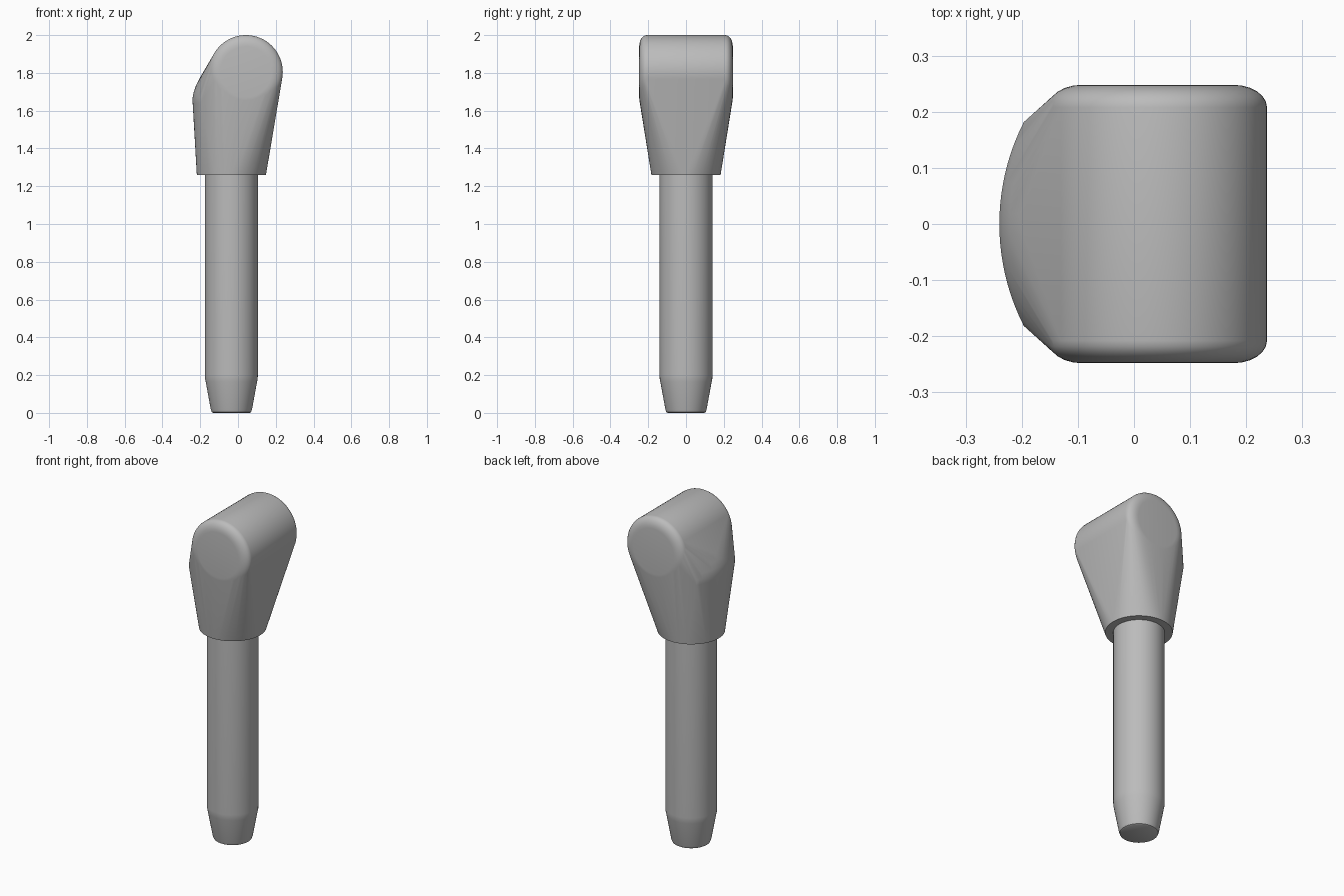
import bpy, bmesh, math

if "Cube" in bpy.data.objects:
    bpy.data.objects.remove(bpy.data.objects["Cube"])

grey = bpy.data.materials.new("plain grey")
grey.diffuse_color = (0.5, 0.5, 0.5, 1)
grey.use_nodes = True
grey.node_tree.nodes["Principled BSDF"].inputs["Base Color"].default_value = grey.diffuse_color

AXIS_X = -0.035          # vertical axis of the shaft


def finish(bm, name, angle):
    """Turn a bmesh into a smooth-shaded grey object."""
    bmesh.ops.recalc_face_normals(bm, faces=bm.faces)
    mesh = bpy.data.meshes.new(name)
    bm.to_mesh(mesh)
    bm.free()
    mesh.materials.append(grey)
    ob = bpy.data.objects.new(name, mesh)
    bpy.context.collection.objects.link(ob)
    bpy.ops.object.select_all(action='DESELECT')
    ob.select_set(True)
    bpy.context.view_layer.objects.active = ob
    bpy.ops.object.shade_smooth_by_angle(angle=math.radians(angle))
    return ob


def circle(n):
    return [(math.cos(2 * math.pi * i / n), math.sin(2 * math.pi * i / n)) for i in range(n)]


# Shaft: round pin with a tapered, slightly rounded tip
bm = bmesh.new()
profile = [(0.097, 0.0), (0.104, 0.004), (0.109, 0.018), (0.136, 0.165),
           (0.139, 0.18), (0.14, 0.2), (0.14, 1.27)]
rings = [[bm.verts.new((AXIS_X + r * c, r * s, z)) for c, s in circle(48)] for r, z in profile]
for low, high in zip(rings, rings[1:]):
    for i in range(48):
        j = (i + 1) % 48
        bm.faces.new((low[i], low[j], high[j], high[i]))
bm.faces.new(rings[0])
bm.faces.new(rings[-1])
finish(bm, "shaft", 35)

# Head: skin stretched over a round collar, a cross barrel and a bowed side
bm = bmesh.new()
points = [(AXIS_X + 0.183 * c, 0.183 * s, 1.26) for c, s in circle(64)]      # collar

# Cross barrel with softly rounded ends
for side in (-1, 1):
    for k in range(7):
        t = k / 6 * math.pi / 2
        r = 0.135 + 0.06 * math.cos(t)
        y = side * (0.208 + 0.04 * math.sin(t))
        points += [(0.042 + r * c, y, 1.805 + r * s) for c, s in circle(64)]

# Bowed side, rounding over from upright to the sloping top
for radius, z in ((0.40, 1.64), (0.40, 1.67), (0.394, 1.70), (0.382, 1.735), (0.364, 1.77)):
    for k in range(-10, 11):
        a = math.radians(2.7 * k)
        points.append((0.16 - radius * math.cos(a), radius * math.sin(a), z))

for p in points:
    bm.verts.new(p)
hull = bmesh.ops.convex_hull(bm, input=list(bm.verts))
loose = [v for v in bm.verts if not v.link_faces]
bmesh.ops.delete(bm, geom=loose, context='VERTS')
bmesh.ops.dissolve_limit(bm, angle_limit=math.radians(0.3), verts=bm.verts, edges=bm.edges)
finish(bm, "head", 40)
